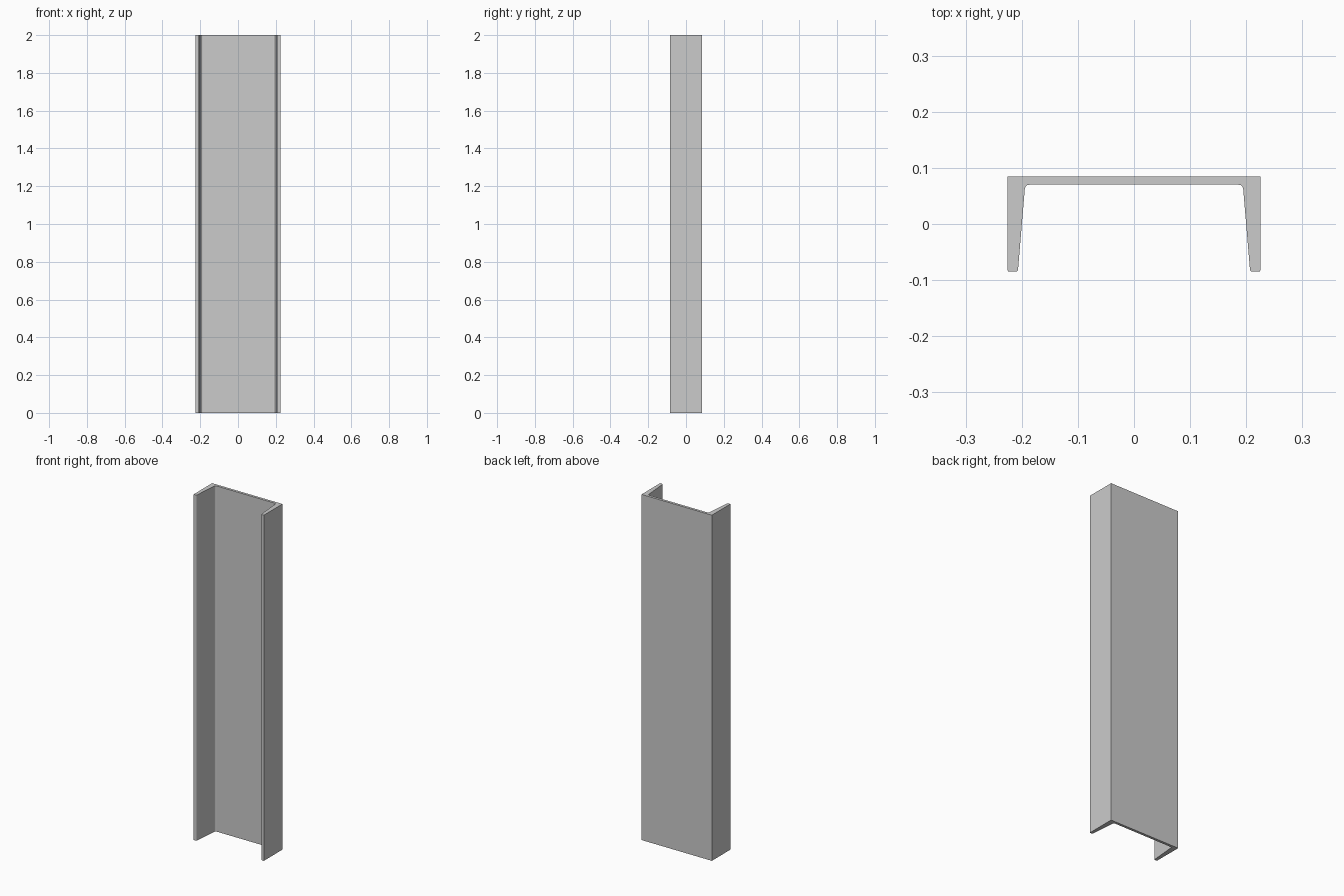
import bpy, bmesh
from mathutils import Vector

if "Cube" in bpy.data.objects:
    bpy.data.objects.remove(bpy.data.objects["Cube"])

LENGTH = 2.0


def rounded(prev, corner, nxt, size, steps=3):
    """Points of a rounded corner (quadratic blend between the two edges)."""
    p, c, n = Vector(prev), Vector(corner), Vector(nxt)
    a = c + (p - c).normalized() * size
    b = c + (n - c).normalized() * size
    return [a * (1 - t) ** 2 + c * 2 * t * (1 - t) + b * t ** 2
            for t in (i / steps for i in range(steps + 1))]


# Right half of the section: back corner, flange tip, tapered inner face, web
back = (0.225, 0.085)
tip_out = (0.225, -0.085)
tip_in = (0.207, -0.085)
root = (0.194, 0.070)
web_mid = (0.0, 0.070)
half = [Vector(back)]
half += rounded(back, tip_out, tip_in, 0.002, 2)
half += rounded(tip_out, tip_in, root, 0.004)
half += rounded(tip_in, root, web_mid, 0.008)

# Mirror the half to close the channel section
section = half + [Vector((-p.x, p.y)) for p in reversed(half)]

# Extrude the section upwards
bm = bmesh.new()
face = bm.faces.new([bm.verts.new((p.x, p.y, 0)) for p in section])
ext = bmesh.ops.extrude_face_region(bm, geom=[face], use_keep_orig=True)
top = [g for g in ext["geom"] if isinstance(g, bmesh.types.BMVert)]
bmesh.ops.translate(bm, verts=top, vec=(0, 0, LENGTH))
bmesh.ops.recalc_face_normals(bm, faces=bm.faces)

mesh = bpy.data.meshes.new("channel_beam")
bm.to_mesh(mesh)
bm.free()
beam = bpy.data.objects.new("channel_beam", mesh)
bpy.context.collection.objects.link(beam)
